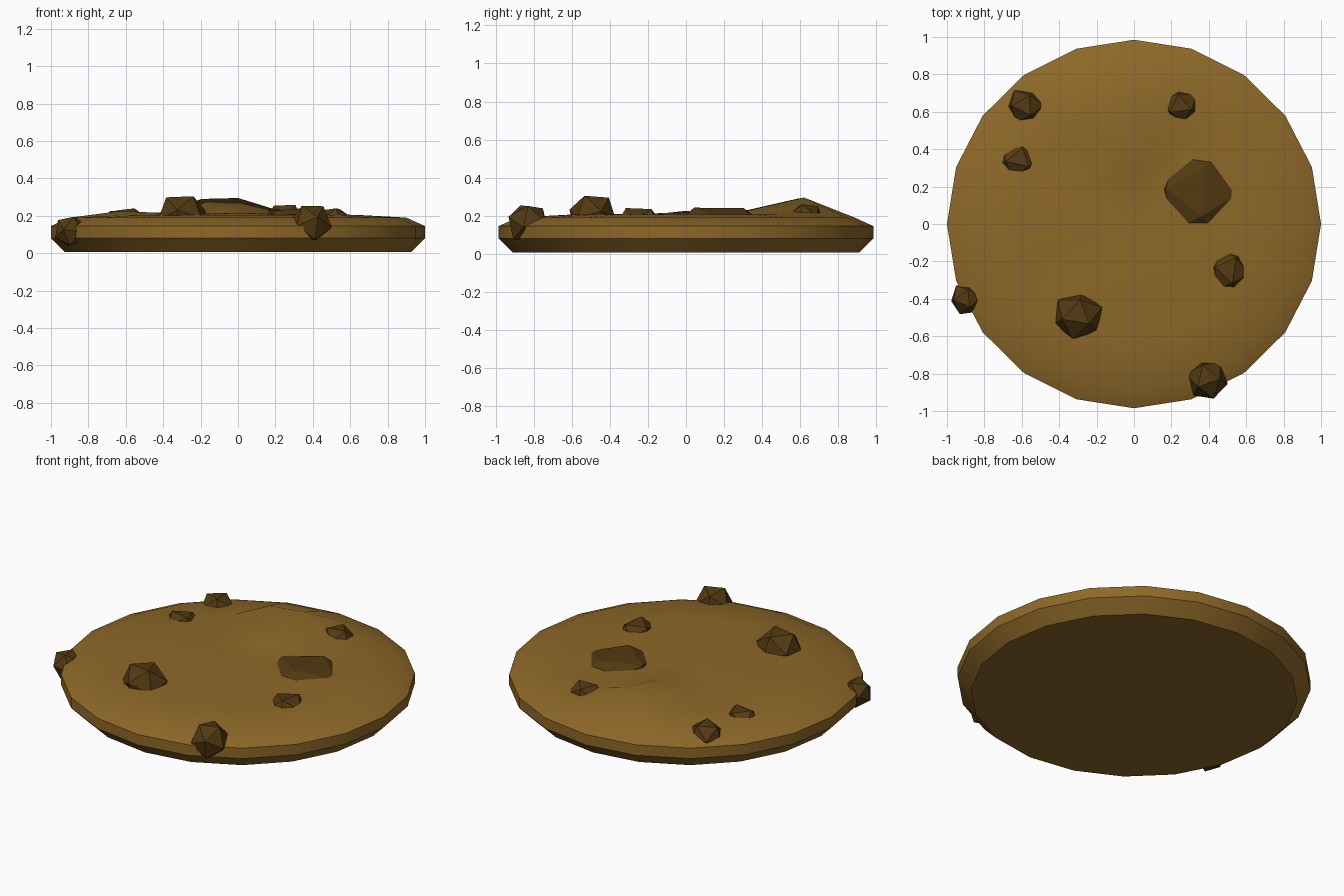
import bpy, bmesh, math
from mathutils import Matrix, Euler

if "Cube" in bpy.data.objects:
    bpy.data.objects.remove(bpy.data.objects["Cube"])


def material(name, rgb):
    m = bpy.data.materials.new(name)
    m.diffuse_color = (*rgb, 1)
    m.use_nodes = True
    m.node_tree.nodes["Principled BSDF"].inputs["Base Color"].default_value = m.diffuse_color
    return m


dough_mat = material("baked dough", (0.27, 0.14, 0.021))
chip_mat = material("dark chocolate", (0.085, 0.042, 0.006))


def add_object(name, bm, mat):
    bmesh.ops.recalc_face_normals(bm, faces=bm.faces)
    me = bpy.data.meshes.new(name)
    bm.to_mesh(me)
    bm.free()
    me.materials.append(mat)
    ob = bpy.data.objects.new(name, me)
    bpy.context.collection.objects.link(ob)
    return ob


# Cookie dough: 20-sided disc lofted from (radius, height) rings, with bumps on top
SIDES = 20
RINGS = [(0.925, 0.005), (1.0, 0.08), (1.0, 0.145), (0.9, 0.19), (0.63, 0.205), (0.3, 0.21)]
BUMPS = {(4, 5): 0.09, (4, 6): 0.085, (4, 7): 0.02, (5, 5): 0.01,
         (4, 10): 0.02, (4, 4): 0.03}
bm = bmesh.new()
rings = []
for i, (r, z) in enumerate(RINGS):
    ring = []
    for k in range(SIDES):
        a = math.tau * k / SIDES
        ring.append(bm.verts.new((r * math.cos(a), 0.985 * r * math.sin(a),
                                  z + BUMPS.get((i, k), 0))))
    rings.append(ring)
for lo, hi in zip(rings, rings[1:]):
    for k in range(SIDES):
        n = (k + 1) % SIDES
        bm.faces.new((lo[k], lo[n], hi[n], hi[k]))
bm.faces.new(rings[0][::-1])
centre = bm.verts.new((0, 0, 0.215))
for k in range(SIDES):
    bm.faces.new((rings[-1][k], rings[-1][(k + 1) % SIDES], centre))
dough = add_object("cookie_dough", bm, dough_mat)
bpy.context.view_layer.objects.active = dough
dough.select_set(True)
bpy.ops.object.shade_smooth_by_angle(angle=math.radians(30))

# Chocolate chips: faceted lumps (centre, half-sizes, turn)
CHIPS = [
    ((-0.58, 0.63, 0.155), (0.11, 0.10, 0.10), 0.3),
    ((0.25, 0.63, 0.175), (0.11, 0.10, 0.10), 0.9),
    ((-0.62, 0.34, 0.15), (0.12, 0.10, 0.09), 0.5),
    ((0.34, 0.17, 0.165), (0.23, 0.25, 0.09), 0.2),
    ((0.51, -0.25, 0.155), (0.115, 0.13, 0.10), 0.1),
    ((-0.30, -0.49, 0.20), (0.14, 0.13, 0.125), 0.6),
    ((0.39, -0.83, 0.157), (0.115, 0.115, 0.115), 1.1),
    ((-0.895, -0.40, 0.118), (0.09, 0.09, 0.09), 0.4),
]
for n, (pos, size, turn) in enumerate(CHIPS, 1):
    bm = bmesh.new()
    bmesh.ops.create_icosphere(bm, subdivisions=1, radius=1)
    tilt = Euler((0.55, 0.1 * n % 0.4, turn)).to_matrix().to_4x4()
    bm.transform(Matrix.Translation(pos) @ Matrix.Diagonal((*size, 1)) @ tilt)
    add_object(f"chocolate_chip_{n}", bm, chip_mat)
